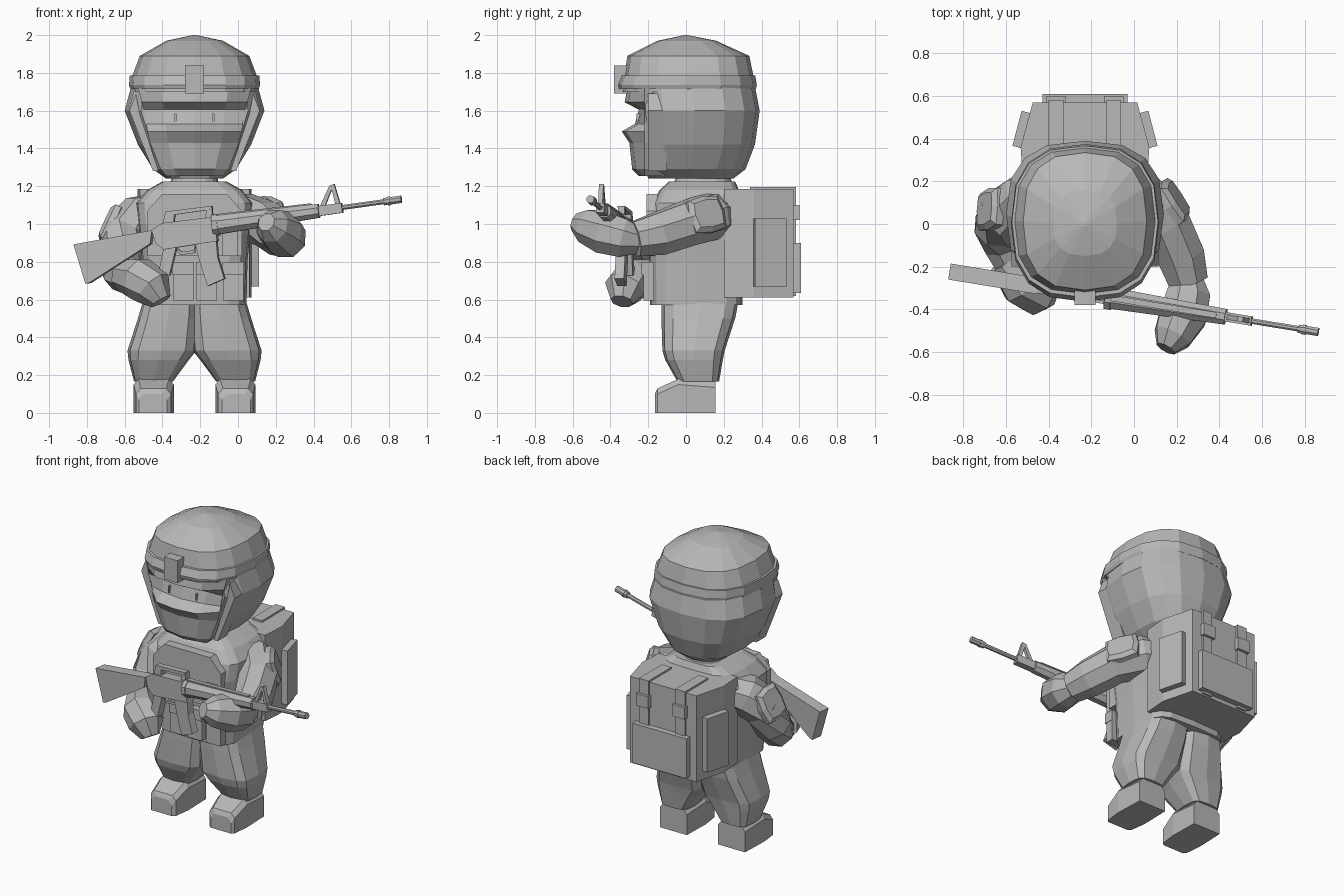
import bpy, bmesh, math
from mathutils import Vector, Matrix

cube = bpy.data.objects.get("Cube")
if cube:
    bpy.data.objects.remove(cube, do_unlink=True)

mat = bpy.data.materials.new("plain grey")
mat.use_nodes = True
GREY = (0.48, 0.48, 0.48, 1)
mat.diffuse_color = GREY
bsdf = next(n for n in mat.node_tree.nodes if n.type == 'BSDF_PRINCIPLED')
bsdf.inputs["Base Color"].default_value = GREY
bsdf.inputs["Roughness"].default_value = 0.8

BODY = Matrix.Translation((-0.23, 0, 0))   # body axis
WORLD = Matrix.Identity(4)


def skin(name, rings, M=BODY):
    """Join rings of points into a closed, capped, flat-shaded solid."""
    bm = bmesh.new()
    rows = [[bm.verts.new(M @ Vector(p)) for p in r] for r in rings]
    n = len(rows[0])
    for a, b in zip(rows, rows[1:]):
        for i in range(n):
            j = (i + 1) % n
            bm.faces.new((a[i], a[j], b[j], b[i]))
    bm.faces.new(rows[0])
    bm.faces.new(rows[-1])
    bmesh.ops.recalc_face_normals(bm, faces=bm.faces)
    me = bpy.data.meshes.new(name)
    bm.to_mesh(me)
    bm.free()
    me.materials.append(mat)
    ob = bpy.data.objects.new(name, me)
    bpy.context.collection.objects.link(ob)
    return ob


def loft(name, sections, e=2.6, n=16, clip=-9, M=BODY):
    """Stack rounded-square sections (z, x0, x1, y0, y1)."""
    def sq(v):
        return math.copysign(abs(v) ** (2 / e), v) if abs(v) > 1e-6 else 0
    rings = []
    for z, x0, x1, y0, y1 in sections:
        ring = []
        for k in range(n):
            t = math.tau * k / n
            x = (x0 + x1) / 2 + (x1 - x0) / 2 * sq(math.cos(t))
            y = (y0 + y1) / 2 + (y1 - y0) / 2 * sq(math.sin(t))
            ring.append((x, max(y, clip), z))
        rings.append(ring)
    return skin(name, rings, M)


def prism(name, pts, lo, hi, axis='y', M=BODY):
    """Extrude a 2D outline along an axis."""
    put = {'x': lambda a, b, t: (t, a, b),
           'y': lambda a, b, t: (a, t, b),
           'z': lambda a, b, t: (a, b, t)}[axis]
    return skin(name, [[put(a, b, t) for a, b in pts] for t in (lo, hi)], M)


def box(name, x0, x1, y0, y1, z0, z1, M=BODY):
    return prism(name, [(x0, z0), (x1, z0), (x1, z1), (x0, z1)], y0, y1, 'y', M)


def limb(name, path, n=8, M=WORLD):
    """Sweep along points given as (x, y, z, radius)."""
    P = [Vector(p[:3]) for p in path]
    rings = []
    for i, p in enumerate(P):
        d = P[min(i + 1, len(P) - 1)] - P[max(i - 1, 0)]
        q = d.to_track_quat('Z', 'Y')
        rings.append([p + q @ Vector((math.cos(t), math.sin(t), 0)) * path[i][3]
                      for t in (math.tau * (k + .5) / n for k in range(n))])
    return skin(name, rings, M)


# Helmet
loft("helmet", [(1.70, -.335, .335, -.34, .365), (1.77, -.335, .335, -.33, .36),
                (1.89, -.29, .29, -.31, .335), (1.97, -.15, .15, -.15, .16),
                (2.0, -.01, .01, -.01, .01)])
loft("helmet_band", [(1.715, -.34, .34, -.36, .37), (1.735, -.347, .347, -.365, .375),
                     (1.785, -.343, .343, -.345, .367)])
box("helmet_mount", -.05, .05, -.38, -.31, 1.69, 1.84)

# Hooded head with masked face
loft("head", [(1.73, -.335, .335, -.31, .365), (1.60, -.37, .37, -.30, .39),
              (1.42, -.30, .30, -.28, .365), (1.29, -.22, .22, -.26, .315),
              (1.24, -.15, .15, -.2, .25)], clip=-.215)
face = [(1.72, .30, -.30), (1.645, .28, -.315), (1.605, .27, -.24), (1.53, .255, -.26),
        (1.49, .25, -.33), (1.43, .235, -.29), (1.29, .18, -.275), (1.255, .15, -.24)]
skin("face_mask", [[(-w, -.12, z), (-w, -.22, z), (-.6 * w, y + .01, z), (0, y - .01, z),
                    (.6 * w, y + .01, z), (w, -.22, z), (w, -.12, z)] for z, w, y in face])
for side, s in (("right", -1), ("left", 1)):
    prism(side + "_hood_flap", [(s * x, z) for x, z in
          ((.31, 1.69), (.345, 1.6), (.22, 1.28), (.19, 1.28), (.29, 1.58))], -.2, -.1)
    box(side + "_eye", s * .1 - .005, s * .1 + .005, -.262, -.24, 1.54, 1.585)

# Torso and neck
loft("neck", [(1.18, -.14, .14, -.08, .25), (1.28, -.11, .11, -.04, .23)])
loft("torso", [(.57, -.275, .275, -.19, .30), (.8, -.28, .28, -.195, .30),
               (1.0, -.3, .3, -.2, .3), (1.11, -.31, .31, -.175, .29),
               (1.18, -.25, .25, -.14, .28), (1.225, -.17, .17, -.09, .26)], e=4.5)
prism("chest_plate", [(-.25, .83), (.25, .83), (.25, 1.07), (.17, 1.16), (-.17, 1.16),
                      (-.25, 1.07)], -.21, -.15)

# Front pouches with flaps
for i, x in enumerate((-.06, .065, .205)):
    label = ("right", "middle", "left")[i]
    box(label + "_pouch", x - .055, x + .055, -.225, -.17, .595, .79)
    box(label + "_pouch_flap", x - .057, x + .057, -.235, -.17, .73, .80)
box("radio_pouch", .145, .23, -.26, -.18, .83, .99)

# Backpack, pockets and straps
prism("backpack", [(-.29, .2), (.29, .2), (.302, .36), (.245, .57), (-.245, .57),
                   (-.302, .36)], .61, 1.185, 'z')
box("backpack_rear_pocket", -.2, .2, .53, .61, .635, .90)
for side, s in (("right", -1), ("left", 1)):
    M = BODY @ Matrix.Translation((s * .285, .44, .85)) @ Matrix.Rotation(s * .255, 4, 'Z')
    box(side + "_backpack_pocket", -.035, .035, -.085, .085, -.18, .18, M)
    x0, x1 = s * .135 - .035, s * .135 + .035
    prism(side + "_backpack_strap", [(.34, 1.18), (.56, 1.18), (.56, .62), (.582, .62),
                                     (.582, 1.197), (.34, 1.197)], x0, x1, 'x')
    box(side + "_backpack_buckle", x0 - .01, x1 + .01, .56, .6, 1.02, 1.1)

# Legs and boots
MIRROR = Matrix.Scale(-1, 4, (1, 0, 0))
for side, M in (("left", BODY), ("right", BODY @ MIRROR)):
    loft(side + "_leg", [(.60, -.02, .27, -.13, .28), (.50, -.02, .30, -.13, .26),
                         (.33, -.01, .355, -.125, .205), (.28, .03, .35, -.11, .195),
                         (.165, .115, .32, -.045, .175)], e=3.6, n=12, M=M)
    boot = [(-.165, .10), (-.15, .13), (-.04, .18), (.155, .165)]
    skin(side + "_boot", [[(x0, y, 0), (x1, y, 0), (x1, y, z - .03), (x1 - .025, y, z),
                           (x0 + .025, y, z), (x0, y, z - .03)]
                          for (y, z), x0, x1 in zip(boot, (.145, .125, .11, .115),
                                                    (.295, .31, .322, .315))], M)

# Left arm reaching to the handguard
limb("left_sleeve", [(-.06, .17, 1.05, .11), (.03, .13, 1.04, .13), (.15, 0, 1.0, .125),
                     (.22, -.15, .945, .12), (.255, -.27, .92, .10)])
limb("left_glove", [(.25, -.25, .91, .075), (.255, -.33, .925, .11), (.23, -.43, .955, .12),
                    (.18, -.53, .99, .095), (.15, -.585, 1.01, .05)])
# Right arm bent to the grip
limb("right_sleeve", [(-.42, .16, 1.06, .11), (-.52, .11, 1.03, .13), (-.6, .05, .95, .13),
                      (-.635, -.01, .82, .12), (-.61, -.09, .74, .105), (-.56, -.2, .71, .09)])
limb("right_glove", [(-.6, -.17, .73, .09), (-.52, -.28, .71, .115), (-.45, -.325, .66, .11),
                     (-.41, -.34, .59, .06)])


def pad(name, centre, out, along):
    """Bevel-edged shoulder pad facing outward."""
    o = Vector(out).normalized()
    a = Vector(along)
    a = (a - a.dot(o) * o).normalized()
    M = Matrix((a, o.cross(a), o)).transposed().to_4x4()
    M = Matrix.Translation(centre) @ M
    loft(name, [(-.03, -.11, .11, -.10, .10), (.005, -.11, .11, -.10, .10),
                (.025, -.085, .085, -.075, .075)], e=5, n=8, M=M)


pad("left_shoulder_pad", (.19, .11, 1.05), (.85, .5, .3), (.5, -.83, -.15))
pad("right_shoulder_pad", (-.68, .07, 1.0), (-.9, .1, .4), (-.35, -.15, -.9))

# Rifle, built along its own axis and tilted across the chest
u = Vector((1, -.164, .14)).normalized()
v = (Vector((0, 0, 1)) - u.z * u).normalized()
w = v.cross(u)
RIFLE = Matrix.Translation((0, -.365, 1.01)) @ Matrix((u, w, v)).transposed().to_4x4()


def gun(name, pts, half):
    prism("rifle_" + name, pts, -half, half, 'y', RIFLE)


def rod(name, u0, u1, r, r2=None, z=0):
    limb("rifle_" + name, [(u0, 0, z, r), (u1, 0, z, r2 or r)], 8, RIFLE)


gun("stock", [(-.885, .003), (-.85, -.211), (-.83, -.211), (-.477, -.05), (-.457, .02)], .038)
gun("receiver", [(-.46, .02), (-.45, -.05), (-.41, -.09), (-.12, -.085), (-.12, .045),
                 (-.40, .05)], .033)
gun("carry_handle", [(-.40, .04), (-.375, .108), (-.125, .104), (-.14, .085), (-.33, .085),
                     (-.34, .04)], .02)
gun("handle_post", [(-.17, .04), (-.155, .09), (-.125, .1), (-.13, .04)], .018)
gun("magazine", [(-.24, -.08), (-.23, -.17), (-.205, -.314), (-.11, -.287), (-.13, -.17),
                 (-.125, -.08)], .025)
gun("grip", [(-.41, -.08), (-.46, -.22), (-.40, -.23), (-.34, -.08)], .024)
gun("trigger_guard", [(-.35, -.08), (-.33, -.13), (-.25, -.13), (-.24, -.08), (-.255, -.115),
                      (-.32, -.115)], .01)
rod("handguard", -.13, .44, .055, .04)
rod("handguard_ring", -.135, -.105, .06)
gun("top_rail", [(-.12, .03), (-.12, .058), (.40, .045), (.40, .02)], .014)
rod("barrel", .40, .88, .014)
rod("muzzle", .79, .885, .021)
rod("muzzle_ring", .81, .825, .025)
# Open triangular front sight
gun("sight_rear_leg", [(.44, .01), (.515, .125), (.535, .125), (.47, .01)], .012)
gun("sight_front_leg", [(.535, 0), (.52, .125), (.54, .13), (.56, 0)], .012)
gun("sight_base", [(.435, -.028), (.435, .025), (.565, .025), (.565, -.028)], .022)
